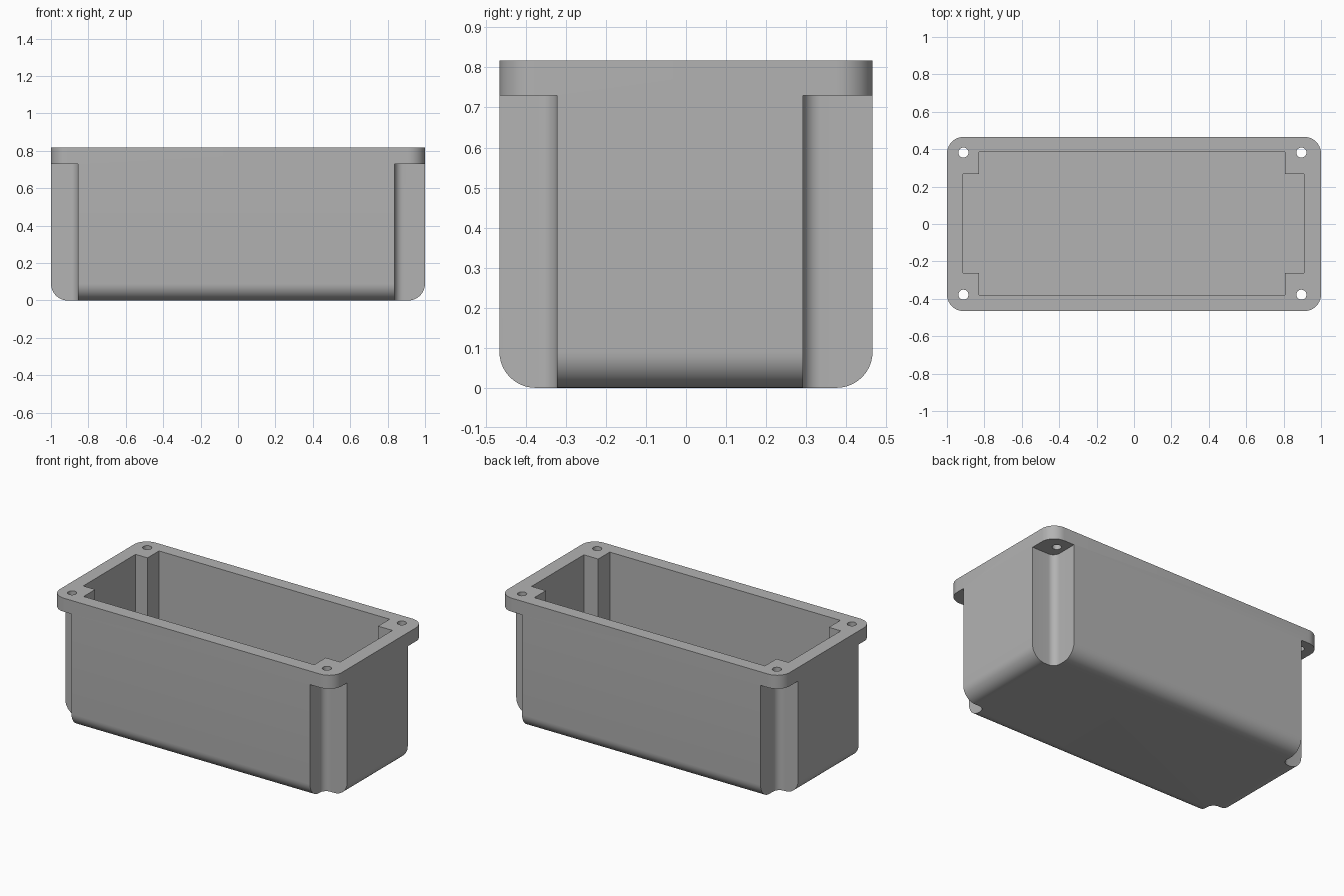
import bpy, bmesh, math

old = bpy.data.objects.get("Cube")
if old:
    bpy.data.objects.remove(old, do_unlink=True)

W, D, H = 1.0, 0.466, 0.817        # half width, half depth, height
RIM_Z, FLOOR_Z, EDGE_R = 0.73, 0.085, 0.09

grey = bpy.data.materials.new("plain grey")
grey.use_nodes = True
colour = (0.45, 0.45, 0.45, 1)
grey.diffuse_color = colour
grey.node_tree.nodes["Principled BSDF"].inputs["Base Color"].default_value = colour


def finish(bm, name):
    bmesh.ops.recalc_face_normals(bm, faces=bm.faces)
    mesh = bpy.data.meshes.new(name)
    bm.to_mesh(mesh)
    bm.free()
    mesh.materials.append(grey)
    obj = bpy.data.objects.new(name, mesh)
    bpy.context.collection.objects.link(obj)
    return obj


def prism(bm, outline, z0, z1):
    face = bm.faces.new([bm.verts.new((x, y, z0)) for x, y in outline])
    new = bmesh.ops.extrude_face_region(bm, geom=[face])["geom"]
    top = [v for v in new if isinstance(v, bmesh.types.BMVert)]
    bmesh.ops.translate(bm, verts=top, vec=(0, 0, z1 - z0))


def arc(cx, cy, r, start, end, steps):
    angles = [start + (end - start) * i / steps for i in range(steps + 1)]
    return [(cx + r * math.cos(a), cy + r * math.sin(a)) for a in angles]


def cut(target, cutter):
    cutter.hide_render = True
    mod = target.modifiers.new("cut", 'BOOLEAN')
    mod.operation, mod.solver, mod.object = 'DIFFERENCE', 'EXACT', cutter
    bpy.context.view_layer.objects.active = target
    bpy.ops.object.modifier_apply(modifier=mod.name)
    bpy.data.objects.remove(cutter, do_unlink=True)


# Solid block, rounded on every edge except the top ones
bm = bmesh.new()
bmesh.ops.create_cube(bm, size=1)
for v in bm.verts:
    v.co = (v.co.x * 2 * W, v.co.y * 2 * D, (v.co.z + 0.5) * H)
edges = [e for e in bm.edges if min(v.co.z for v in e.verts) < H / 2]
bmesh.ops.bevel(bm, geom=edges, offset=EDGE_R, segments=10, profile=0.5, affect='EDGES')
box = finish(bm, "enclosure_box")

# Cavity with stepped corners
x0, x1, y0, y1 = -0.914, 0.909, -0.38, 0.384
px0, px1, py0, py1 = -0.829, 0.807, -0.263, 0.267
bm = bmesh.new()
prism(bm, [(px0, y0), (px1, y0), (px1, py0), (x1, py0), (x1, py1), (px1, py1),
           (px1, y1), (px0, y1), (px0, py1), (x0, py1), (x0, py0), (px0, py0)],
      FLOOR_Z, H + 0.1)
cut(box, finish(bm, "cavity_cutter"))

# Corner recesses below the rim, with a rounded inner corner, then screw holes
FILLET, OUT = 0.045, 0.1
recesses, holes = bmesh.new(), bmesh.new()
for sx, nx, hx in ((-1, -0.855, -0.912), (1, 0.837, 0.895)):
    for sy, ny, hy in ((-1, -0.322, -0.378), (1, 0.292, 0.382)):
        inner = [(nx + sx * a, ny + sy * b)
                 for a, b in arc(FILLET, FILLET, FILLET, math.pi, 1.5 * math.pi, 8)]
        ox, oy = sx * (W + OUT), sy * (D + OUT)
        prism(recesses, inner + [(ox, ny), (ox, oy), (nx, oy)], -OUT, RIM_Z)
        prism(holes, arc(hx, hy, 0.027, 0, 2 * math.pi, 24)[:-1], RIM_Z - 0.05, H + OUT)
cut(box, finish(recesses, "recess_cutter"))
cut(box, finish(holes, "hole_cutter"))

# Smooth rounds, crisp corners
bpy.ops.object.select_all(action='DESELECT')
box.select_set(True)
bpy.context.view_layer.objects.active = box
bpy.ops.object.shade_smooth_by_angle(angle=math.radians(30))
